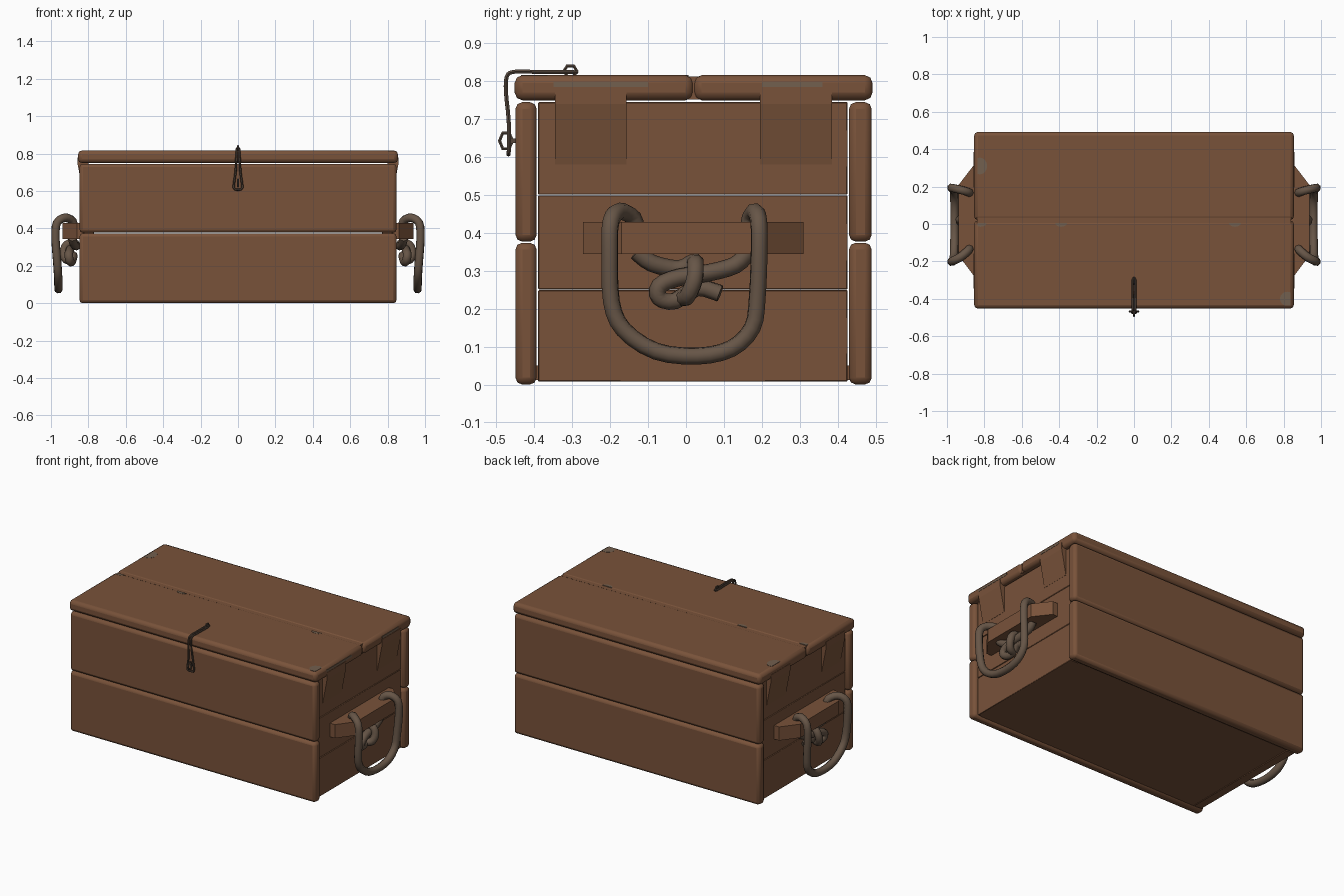
import bpy, bmesh, math
from mathutils import Vector

if "Cube" in bpy.data.objects:
    bpy.data.objects.remove(bpy.data.objects["Cube"])


def material(name, color):
    m = bpy.data.materials.new(name)
    m.diffuse_color = (*color, 1)
    m.use_nodes = True
    m.node_tree.nodes["Principled BSDF"].inputs["Base Color"].default_value = m.diffuse_color
    return m


WOOD = material("brown wood", (0.19, 0.085, 0.042))
WORN = material("worn wood", (0.17, 0.115, 0.077))
ROPE = material("grey brown rope", (0.135, 0.092, 0.063))
IRON = material("dark iron", (0.09, 0.062, 0.045))


def add(name, bm_or_mesh, mat, mirror=False, bevel=0.0, segments=2, smooth=True):
    mesh = bm_or_mesh
    if isinstance(mesh, bmesh.types.BMesh):
        mesh = bpy.data.meshes.new(name)
        bmesh.ops.recalc_face_normals(bm_or_mesh, faces=bm_or_mesh.faces)
        bm_or_mesh.to_mesh(mesh)
        bm_or_mesh.free()
    mesh.materials.clear()
    mesh.materials.append(mat)
    obj = bpy.data.objects.new(name, mesh)
    bpy.context.collection.objects.link(obj)
    if bevel:
        b = obj.modifiers.new("bevel", 'BEVEL')
        b.width, b.segments, b.limit_method = bevel, segments, 'ANGLE'
    if mirror:
        obj.modifiers.new("mirror", 'MIRROR').use_axis[0] = True
    if smooth:
        bpy.ops.object.select_all(action='DESELECT')
        obj.select_set(True)
        bpy.context.view_layer.objects.active = obj
        bpy.ops.object.shade_smooth_by_angle(angle=math.radians(50))
    return obj


def box(name, x, y, z, mat=WOOD, **kw):
    bm = bmesh.new()
    bmesh.ops.create_cube(bm, size=1)
    for v in bm.verts:
        for i, (a, b) in enumerate((x, y, z)):
            v.co[i] = a if v.co[i] < 0 else b
    return add(name, bm, mat, **kw)


def prism(name, outline, direction, mat, **kw):
    bm = bmesh.new()
    face = bm.faces.new([bm.verts.new(p) for p in outline])
    ext = bmesh.ops.extrude_face_region(bm, geom=[face])
    bmesh.ops.translate(bm, vec=direction, verts=[g for g in ext['geom'] if isinstance(g, bmesh.types.BMVert)])
    return add(name, bm, mat, **kw)


def tube(name, points, radius, mat, mirror=False, cyclic=False, steps=4, sides=2):
    # Catmull-Rom samples through the points, swept by a round section
    p = [Vector(q) for q in points]
    n = len(p)
    get = (lambda i: p[i % n]) if cyclic else (lambda i: p[max(0, min(n - 1, i))])
    path = []
    for i in range(n if cyclic else n - 1):
        a, b, c, d = (get(i + k) for k in (-1, 0, 1, 2))
        for s in range(steps):
            t = s / steps
            path.append(0.5 * (2*b + (c - a)*t + (2*a - 5*b + 4*c - d)*t*t + (3*b - a - 3*c + d)*t**3))
    if not cyclic:
        path.append(p[-1])
    cu = bpy.data.curves.new(name, 'CURVE')
    cu.dimensions = '3D'
    cu.bevel_depth, cu.bevel_resolution, cu.use_fill_caps = radius, sides, True
    sp = cu.splines.new('POLY')
    sp.points.add(len(path) - 1)
    for q, co in zip(sp.points, path):
        q.co = (*co, 1)
    sp.use_cyclic_u = cyclic
    tmp = bpy.data.objects.new("tmp", cu)
    mesh = bpy.data.meshes.new_from_object(tmp)
    bpy.data.objects.remove(tmp)
    return add(name, mesh, mat, mirror=mirror)


# Front and back walls, two rounded planks each
for side, y in (("front", (-0.45, -0.394)), ("back", (0.43, 0.49))):
    box(side + "_lower_plank", (-0.848, 0.848), y, (0.0, 0.374), bevel=0.018)
    box(side + "_upper_plank", (-0.848, 0.848), y, (0.377, 0.745), bevel=0.018)

# End walls, three boards each
for label, z in (("lower", (0.008, 0.249)), ("middle", (0.251, 0.499)), ("upper", (0.501, 0.745))):
    box("end_board_" + label, (0.77, 0.825), (-0.39, 0.426), z, mirror=True, bevel=0.002, segments=1)

# Wedge battens that rise into the lid
for label, y0, y1 in (("front", -0.345, -0.157), ("back", 0.195, 0.385)):
    outline = [(0.80, y0, 0.58), (0.826, y0, 0.58), (0.857, y0, 0.74), (0.857, y0, 0.78), (0.80, y0, 0.78)]
    prism(label + "_lid_batten", outline, (0, y1 - y0, 0), WOOD, mirror=True, smooth=False)

# Floor panel and two lid planks
box("floor_panel", (-0.80, 0.80), (-0.40, 0.435), (0.012, 0.05))
box("front_lid_plank", (-0.855, 0.855), (-0.452, 0.019), (0.75, 0.816), bevel=0.02)
box("back_lid_plank", (-0.855, 0.855), (0.021, 0.492), (0.75, 0.816), bevel=0.02)
box("lid_seam_fill", (-0.84, 0.84), (0.0, 0.04), (0.752, 0.813))


# Worn patches on the lid, thin plates clipped to its outline
def patch(name, cx, cy, rx, ry, ymax=0.5):
    pts = []
    for i in range(16):
        a = i * math.tau / 16
        x = max(-0.838, min(0.838, cx + rx * math.cos(a)))
        y = max(-0.435, min(ymax, cy + ry * math.sin(a)))
        if not pts or (Vector((x, y, 0.812)) - Vector(pts[-1])).length > 0.001:
            pts.append((x, y, 0.812))
    prism(name, pts, (0, 0, 0.005), WORN, smooth=False)


patch("worn_left_edge", -0.825, 0.31, 0.04, 0.045)
patch("worn_front_corner", 0.82, -0.40, 0.04, 0.038)
for i, x in enumerate((-0.82, -0.39, 0.54)):
    patch("worn_seam_%d" % i, x, 0.005, 0.032, 0.02, 0.006)
for i, (y0, y1) in enumerate(((-0.35, -0.10), (0.20, 0.36))):
    box("worn_end_%d" % i, (0.85, 0.8565), (y0, y1), (0.785, 0.798), WORN, smooth=False)

# Handle blocks with chamfered ends
prism("handle_block", [(0.80, -0.272, 0.344), (0.86, -0.272, 0.344), (0.937, -0.17, 0.344),
                       (0.937, 0.21, 0.344), (0.86, 0.31, 0.344), (0.80, 0.31, 0.344)],
      (0, 0, 0.085), WOOD, mirror=True, smooth=False)

# Hanging rope loop through the block
tube("rope_handle", [
    (0.88, -0.13, 0.40), (0.885, -0.14, 0.44), (0.925, -0.175, 0.457), (0.968, -0.198, 0.43),
    (0.976, -0.201, 0.35), (0.967, -0.197, 0.22), (0.962, -0.165, 0.145), (0.96, -0.08, 0.088),
    (0.96, 0.03, 0.075), (0.96, 0.12, 0.095), (0.962, 0.175, 0.15), (0.967, 0.188, 0.23),
    (0.976, 0.193, 0.35), (0.968, 0.192, 0.43), (0.925, 0.182, 0.456), (0.885, 0.17, 0.44),
    (0.88, 0.165, 0.40)], 0.023, ROPE, mirror=True, steps=3)

# Rope ends tied together under the block
tube("knot_strand_a", [
    (0.885, -0.13, 0.35), (0.88, -0.09, 0.32), (0.865, -0.02, 0.305), (0.875, 0.02, 0.322),
    (0.915, 0.025, 0.315), (0.932, 0.022, 0.275), (0.92, 0.005, 0.235), (0.885, -0.01, 0.228)],
    0.023, ROPE, mirror=True, steps=3)
tube("knot_strand_b", [
    (0.885, 0.165, 0.35), (0.885, 0.13, 0.315), (0.895, 0.06, 0.295), (0.90, -0.02, 0.282),
    (0.905, -0.07, 0.26), (0.90, -0.07, 0.228), (0.89, -0.03, 0.22), (0.88, 0.03, 0.255),
    (0.885, 0.09, 0.24)], 0.023, ROPE, mirror=True, steps=3)

# Wire latch folded over the lid edge: a narrow hairpin
half = [(0.007, -0.30, 0.824), (0.007, -0.40, 0.825), (0.007, -0.455, 0.825), (0.008, -0.473, 0.812),
        (0.009, -0.475, 0.77), (0.013, -0.468, 0.70), (0.022, -0.467, 0.635), (0.018, -0.468, 0.61)]
tube("latch_wire", half + [(-x, y, z) for x, y, z in reversed(half)], 0.006, IRON, cyclic=True, steps=3, sides=1)


# Staples holding the latch
def staple(name, cy, cz, ry, rz):
    pts = [(0, cy + ry * math.cos(i * math.tau / 6), cz + rz * math.sin(i * math.tau / 6)) for i in range(6)]
    tube(name, pts, 0.005, IRON, cyclic=True, steps=1, sides=1)


staple("lid_staple", -0.305, 0.827, 0.017, 0.016)
staple("front_staple", -0.475, 0.643, 0.017, 0.024)
box("front_staple_pin", (-0.006, 0.006), (-0.465, -0.44), (0.637, 0.649), IRON)
